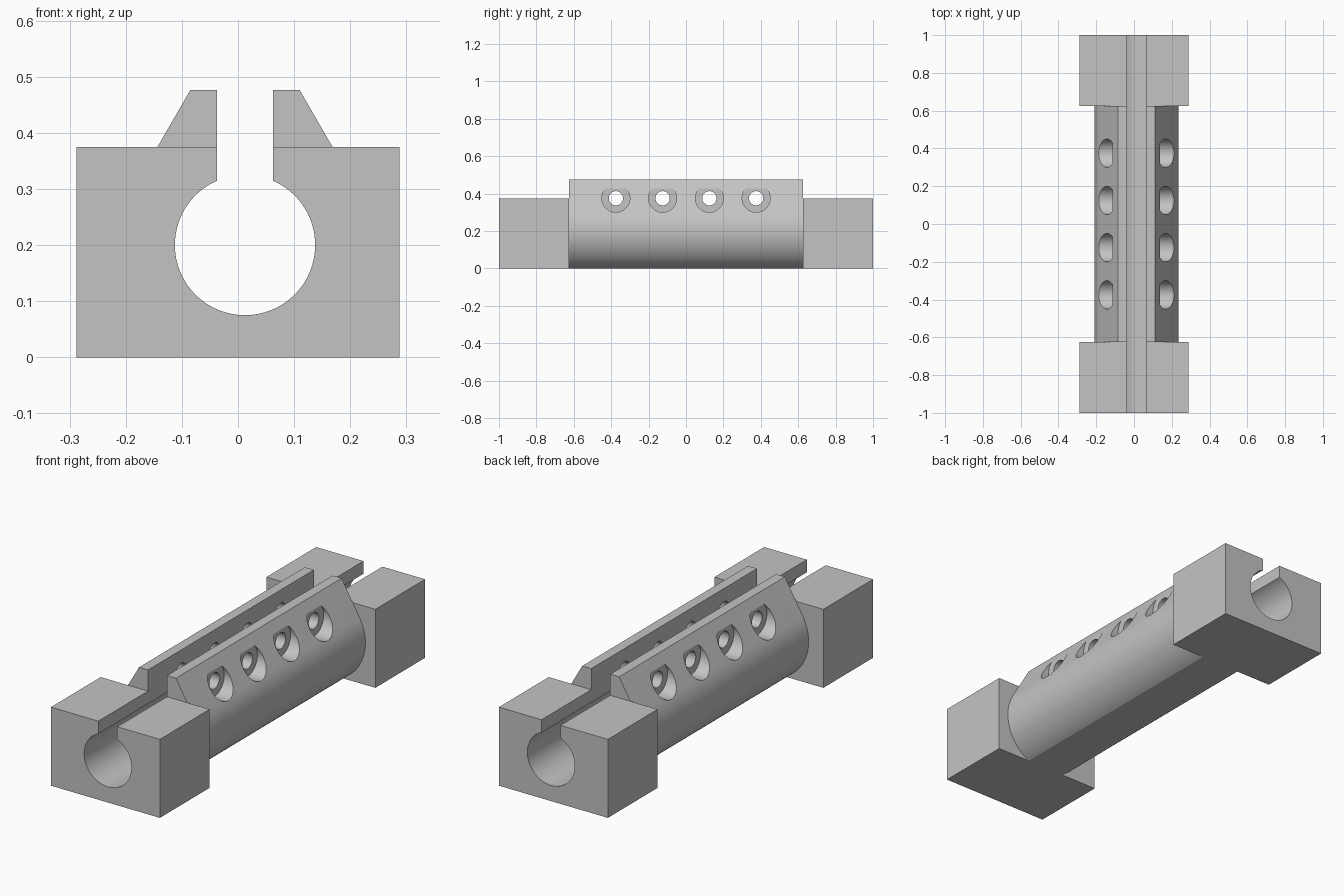
import bpy
import bmesh
from math import sin, cos, asin, pi, radians
from mathutils import Matrix

cube = bpy.data.objects.get("Cube")
if cube:
    bpy.data.objects.remove(cube, do_unlink=True)

# Main dimensions
AXIS_X, AXIS_Z = 0.0125, 0.2
BODY_R, BORE_R = 0.2225, 0.125
BODY_HALF, END = 0.625, 1.0
TOP_Z, BLOCK_TOP, BLOCK_HALF = 0.476, 0.375, 0.2875
SLOT_HALF, HOLE_Z = 0.05, 0.375
COUNTERBORE_R, DRILL_R = 0.075, 0.038

grey = bpy.data.materials.new("plain grey")
grey.use_nodes = True
colour = (0.55, 0.55, 0.55, 1.0)
grey.diffuse_color = colour
grey.node_tree.nodes["Principled BSDF"].inputs["Base Color"].default_value = colour


def finish(name, bm):
    bmesh.ops.recalc_face_normals(bm, faces=bm.faces)
    mesh = bpy.data.meshes.new(name)
    bm.to_mesh(mesh)
    bm.free()
    mesh.materials.append(grey)
    obj = bpy.data.objects.new(name, mesh)
    bpy.context.scene.collection.objects.link(obj)
    return obj


def extrude_profile(name, points, y0, y1):
    """Extrude an x-z outline along y."""
    bm = bmesh.new()
    face = bm.faces.new([bm.verts.new((x, y0, z)) for x, z in points])
    new = bmesh.ops.extrude_face_region(bm, geom=[face])["geom"]
    verts = [v for v in new if isinstance(v, bmesh.types.BMVert)]
    bmesh.ops.translate(bm, verts=verts, vec=(0, y1 - y0, 0))
    return finish(name, bm)


def box_profile(x0, x1, z0, z1):
    return [(x0, z0), (x1, z0), (x1, z1), (x0, z1)]


def cross_cylinder(name, radius, x0, x1, y):
    """Cylinder along x at the height of the screw holes."""
    bm = bmesh.new()
    place = Matrix.Translation(((x0 + x1) / 2, y, HOLE_Z)) @ Matrix.Rotation(pi / 2, 4, 'Y')
    bmesh.ops.create_cone(bm, cap_ends=True, segments=48, radius1=radius,
                          radius2=radius, depth=x1 - x0, matrix=place)
    return finish(name, bm)


def boolean(target, tool, operation):
    mod = target.modifiers.new(operation.lower(), 'BOOLEAN')
    mod.operation = operation
    mod.solver = 'EXACT'
    mod.object = tool
    bpy.context.view_layer.objects.active = target
    bpy.ops.object.modifier_apply(modifier=mod.name)
    bpy.data.objects.remove(tool, do_unlink=True)


# Round body with flat base, tangent sloping shoulders and flat top
start, tangent, steps = asin(-AXIS_Z / BODY_R), radians(30), 36
arc = [start + (tangent - start) * i / steps for i in range(steps + 1)]
half = [(BODY_R * cos(a), AXIS_Z + BODY_R * sin(a)) for a in arc]
half[0] = (half[0][0], 0.0)
rise = TOP_Z - half[-1][1]
half.append((half[-1][0] - rise * 0.577, TOP_Z))
outline = [(AXIS_X + x, z) for x, z in half] + [(AXIS_X - x, z) for x, z in reversed(half)]
clamp = extrude_profile("clamp_body", outline, -BODY_HALF, BODY_HALF)

# Square end blocks
for name, y0, y1 in (("front_block", -END, -BODY_HALF), ("back_block", BODY_HALF, END)):
    block = extrude_profile(name, box_profile(-BLOCK_HALF, BLOCK_HALF, 0, BLOCK_TOP), y0, y1)
    boolean(clamp, block, 'UNION')

# Keyhole-shaped bore and slot along the full length
gap = asin(SLOT_HALF / BORE_R)
sweep = 2 * pi - 2 * gap
keyhole = []
for i in range(81):
    a = pi / 2 + gap + sweep * i / 80
    keyhole.append((AXIS_X + BORE_R * cos(a), AXIS_Z + BORE_R * sin(a)))
keyhole += [(AXIS_X + SLOT_HALF, TOP_Z + 0.1), (AXIS_X - SLOT_HALF, TOP_Z + 0.1)]
boolean(clamp, extrude_profile("keyhole_cutter", keyhole, -END - 0.1, END + 0.1), 'DIFFERENCE')

# Four cross holes, counterbored from both sides
for y in (-0.375, -0.125, 0.125, 0.375):
    boolean(clamp, cross_cylinder("drill_cutter", DRILL_R, -0.4, 0.4, y), 'DIFFERENCE')
    for x0, x1 in ((-0.4, AXIS_X - 0.125), (AXIS_X + 0.125, 0.4)):
        boolean(clamp, cross_cylinder("counterbore_cutter", COUNTERBORE_R, x0, x1, y), 'DIFFERENCE')

# Smooth round surfaces, crisp machined edges
bpy.ops.object.select_all(action='DESELECT')
clamp.select_set(True)
bpy.context.view_layer.objects.active = clamp
bpy.ops.object.shade_smooth_by_angle(angle=radians(20))
